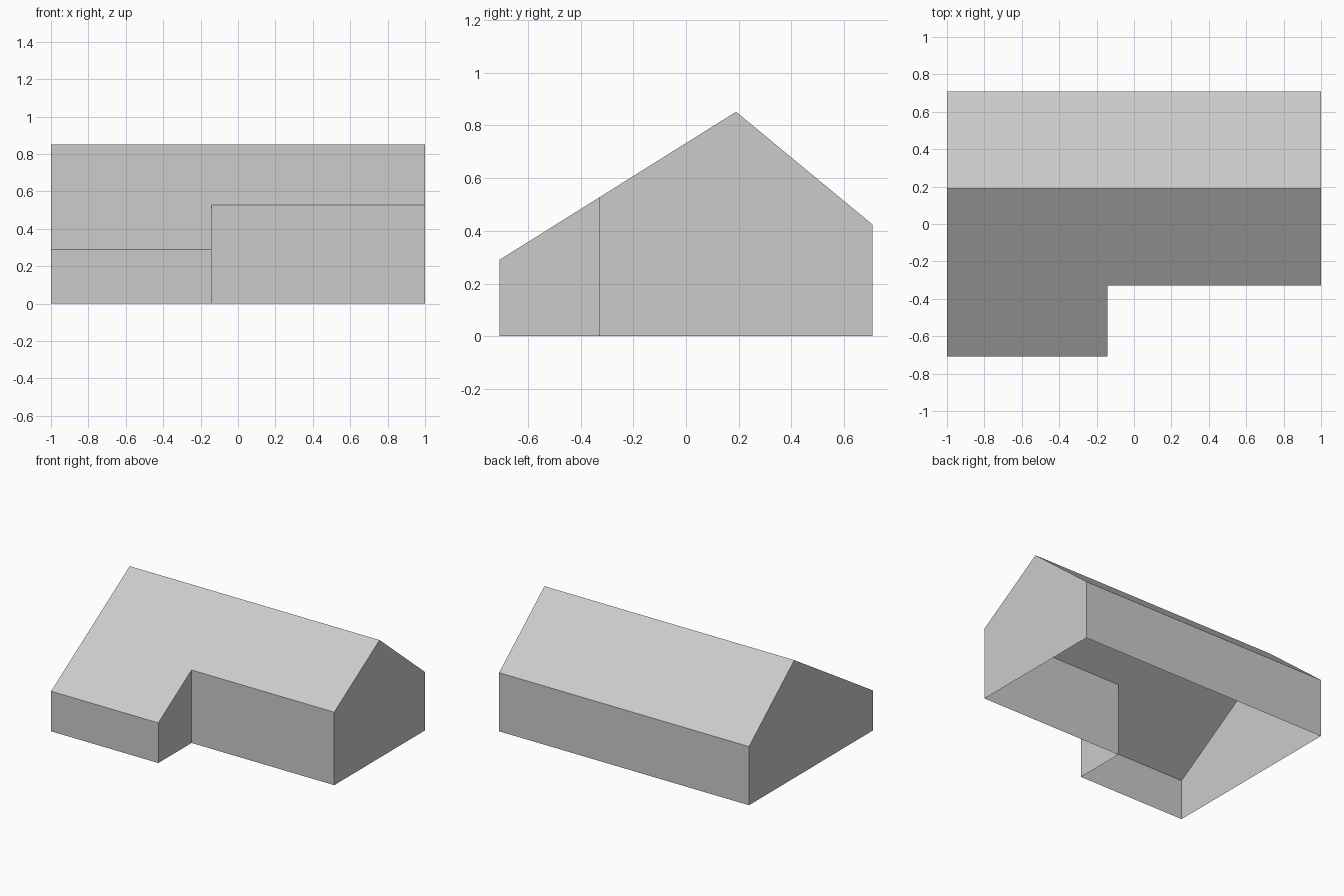
import bpy
import bmesh

cube = bpy.data.objects.get("Cube")
if cube:
    bpy.data.objects.remove(cube, do_unlink=True)

# Main dimensions
LEFT, RIGHT, NOTCH_X = 1.0, -1.0, -0.142
FRONT, NOTCH_Y, RIDGE, BACK = -0.708, -0.328, 0.19, 0.708
FRONT_EAVE, RIDGE_TOP, BACK_EAVE = 0.29, 0.852, 0.424

grey = bpy.data.materials.new("plain_grey")
grey.use_nodes = True
colour = (0.6, 0.6, 0.6, 1.0)
grey.diffuse_color = colour
grey.node_tree.nodes["Principled BSDF"].inputs["Base Color"].default_value = colour


def roof_height(y):
    """Height of the roof surface at depth y."""
    if y <= RIDGE:
        return FRONT_EAVE + (RIDGE_TOP - FRONT_EAVE) * (y - FRONT) / (RIDGE - FRONT)
    return BACK_EAVE + (RIDGE_TOP - BACK_EAVE) * (BACK - y) / (BACK - RIDGE)


def on_roof(x, y):
    return (x, y, roof_height(y))


def make_object(name, polygons):
    """Join polygons into one flat shaded open shell."""
    bm = bmesh.new()
    for polygon in polygons:
        bm.faces.new([bm.verts.new(p) for p in polygon])
    bmesh.ops.remove_doubles(bm, verts=bm.verts[:], dist=0.0001)
    mesh = bpy.data.meshes.new(name)
    bm.to_mesh(mesh)
    bm.free()
    mesh.materials.append(grey)
    obj = bpy.data.objects.new(name, mesh)
    bpy.context.collection.objects.link(obj)


# L-shaped footprint, counterclockwise from above
footprint = [(RIGHT, FRONT), (NOTCH_X, FRONT), (NOTCH_X, NOTCH_Y),
             (LEFT, NOTCH_Y), (LEFT, BACK), (RIGHT, BACK)]

# Walls rise from the footprint to the roof, gable ends peak at the ridge
walls = []
for a, b in zip(footprint, footprint[1:] + footprint[:1]):
    wall = [(*a, 0), (*b, 0), on_roof(*b)]
    if min(a[1], b[1]) < RIDGE < max(a[1], b[1]):
        wall.append(on_roof(a[0], RIDGE))
    wall.append(on_roof(*a))
    walls.append(wall)
make_object("walls", walls)

# Two roof slopes, the front one following the notch
front_slope = footprint[:4] + [(LEFT, RIDGE), (RIGHT, RIDGE)]
back_slope = [(RIGHT, RIDGE), (LEFT, RIDGE), (LEFT, BACK), (RIGHT, BACK)]
make_object("roof", [[on_roof(*p) for p in slope] for slope in (front_slope, back_slope)])
